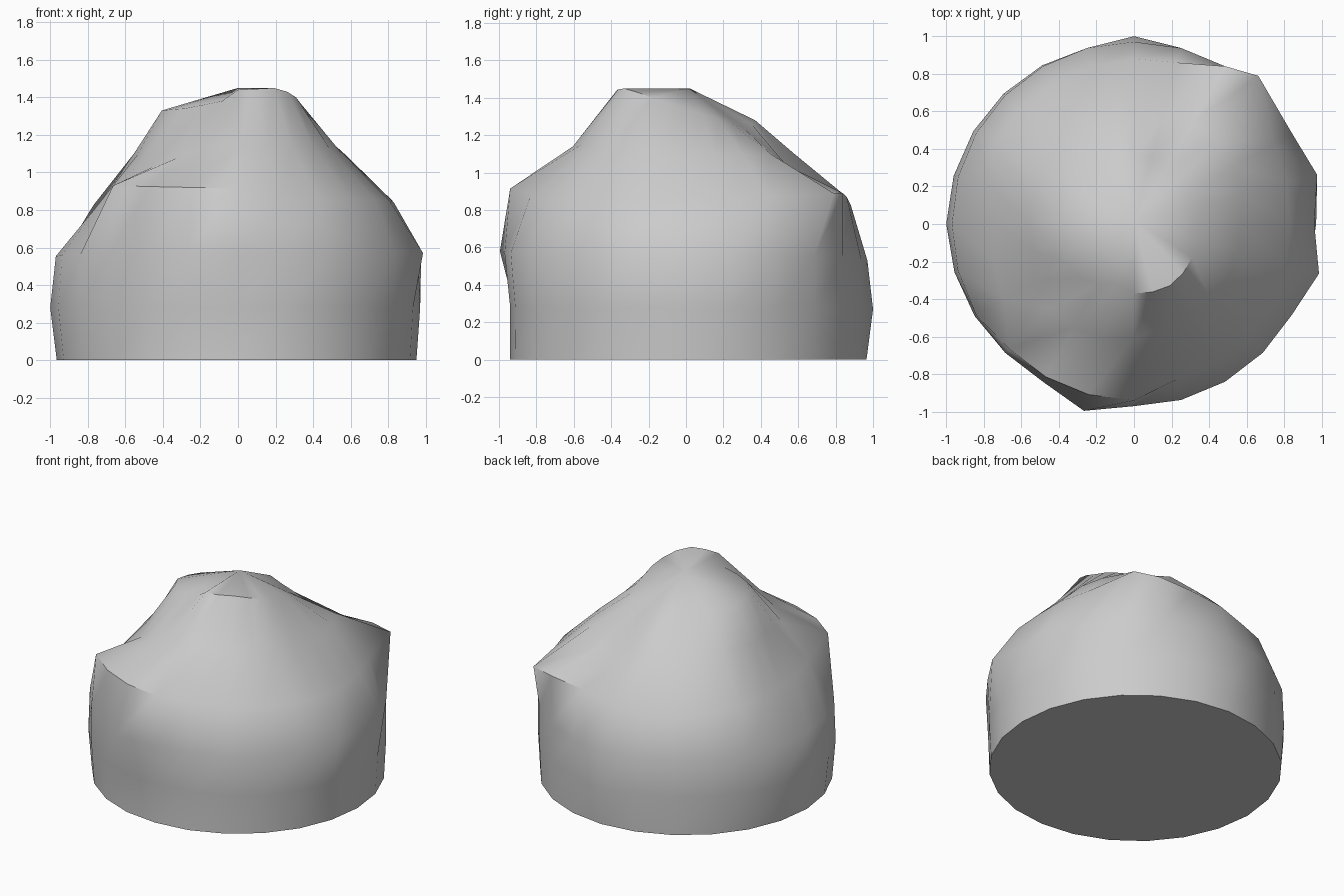
import bpy, bmesh, math

if "Cube" in bpy.data.objects:
    bpy.data.objects.remove(bpy.data.objects["Cube"])

SEG = 24

# Each ring: sparse keys (angle in degrees, radius, height), blended around the loop
foot = [(0, .95, 0), (90, .965, 0), (180, .965, 0), (270, .94, 0)]
lower_wall = [(0, .97, .28), (75, .97, .28), (90, 1.0, .27), (105, .97, .28),
              (180, 1.0, .28), (270, .94, .28)]
upper_wall = [(0, .96, .56), (15, 1.01, .56), (30, .97, .56), (90, .97, .53), (240, .97, .57),
              (255, 1.03, .58), (270, .97, .57), (330, .97, .57), (345, 1.02, .57)]
shoulder = [(0, .83, .84), (30, .86, .87), (45, 1.03, .89), (60, .97, .89), (75, .89, .87),
            (105, .87, .79), (150, .855, .83), (180, .74, .82), (210, .8, .84),
            (225, .94, .93), (270, .94, .915), (285, .86, .88)]
slope = [(0, .57, 1.09), (45, .64, 1.1), (60, .62, 1.04), (75, .58, 1.01), (90, .58, 1.1),
         (195, .55, 1.1), (225, .64, 1.03), (255, .63, 1.13), (285, .58, 1.15)]
crown = [(0, .33, 1.34), (60, .36, 1.235), (90, .37, 1.28), (135, .34, 1.28), (195, .42, 1.33),
         (225, .405, 1.34), (255, .33, 1.38), (270, .37, 1.44), (300, .38, 1.45),
         (315, .37, 1.43)]


def sample(keys, a):
    """Linear blend of radius and height at angle a, wrapping around."""
    first, last = keys[0], keys[-1]
    ext = [(last[0] - 360, *last[1:])] + keys + [(first[0] + 360, *first[1:])]
    for (a0, r0, z0), (a1, r1, z1) in zip(ext, ext[1:]):
        if a0 <= a <= a1:
            t = (a - a0) / (a1 - a0)
            return r0 + (r1 - r0) * t, z0 + (z1 - z0) * t


def add_ring(bm, keys):
    verts = []
    for i in range(SEG):
        deg = i * 360 / SEG
        r, z = sample(keys, deg)
        # the projecting shoulder corner leans slightly toward the back
        if keys is shoulder and deg == 45:
            deg += 5
        a = math.radians(deg)
        verts.append(bm.verts.new((r * math.cos(a), r * math.sin(a), z)))
    return verts


# Rocky mound: loft the rings, close with a peak and a flat base
bm = bmesh.new()
loops = [add_ring(bm, k) for k in (foot, lower_wall, upper_wall, shoulder, slope, crown)]
peak = bm.verts.new((0, .02, 1.45))
for lo, hi in zip(loops, loops[1:]):
    for i in range(SEG):
        j = (i + 1) % SEG
        bm.faces.new((lo[i], lo[j], hi[j], hi[i]))
for i in range(SEG):
    bm.faces.new((loops[-1][i], loops[-1][(i + 1) % SEG], peak))
bm.faces.new(loops[0][::-1])
bmesh.ops.recalc_face_normals(bm, faces=bm.faces[:])

mesh = bpy.data.meshes.new("rock_mound")
bm.to_mesh(mesh)
bm.free()
rock = bpy.data.objects.new("rock_mound", mesh)
bpy.context.collection.objects.link(rock)
bpy.context.view_layer.objects.active = rock
rock.select_set(True)
bpy.ops.object.shade_smooth_by_angle(angle=math.radians(45))
